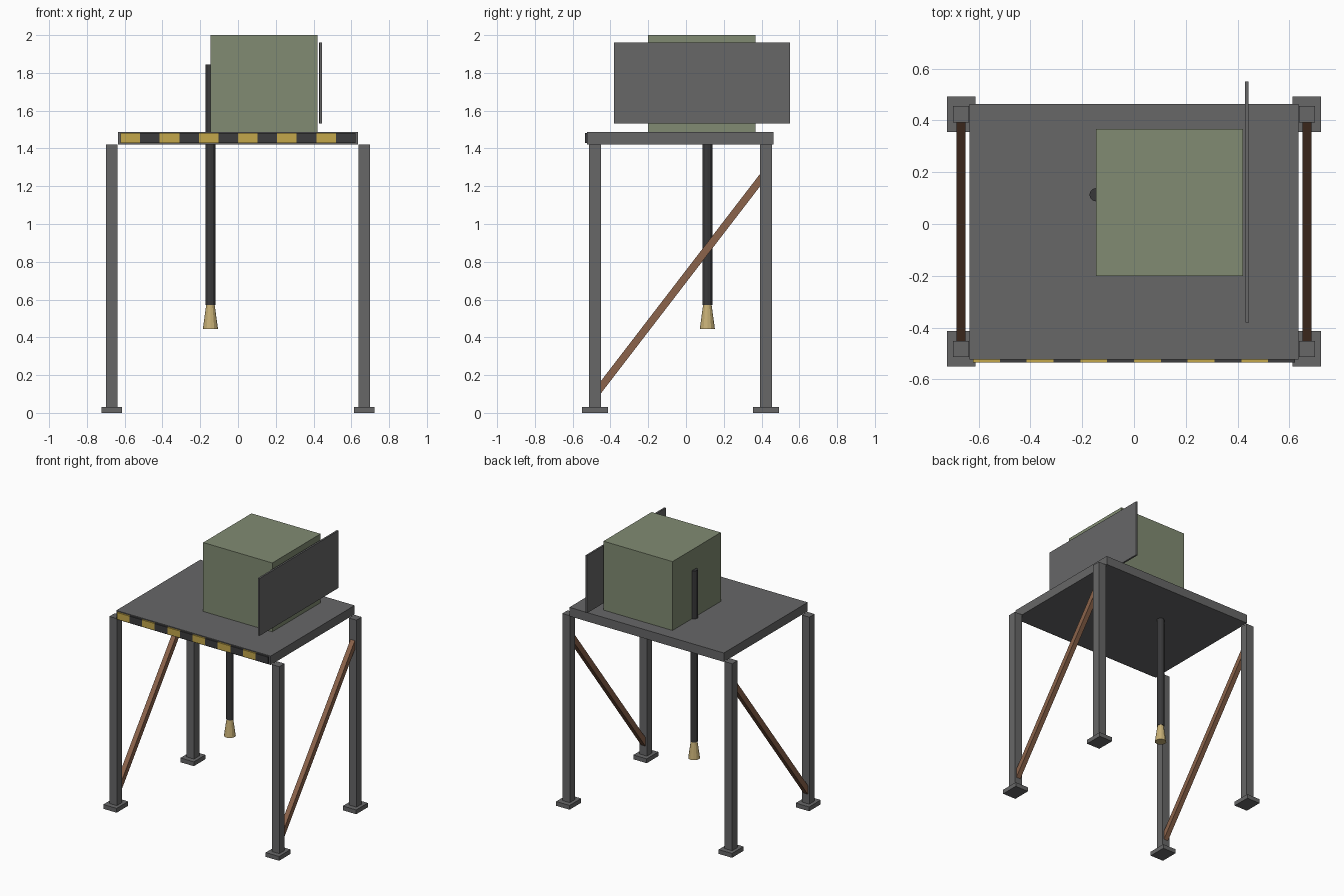
import bpy
import math
from mathutils import Vector

default = bpy.data.objects.get("Cube")
if default:
    bpy.data.objects.remove(default, do_unlink=True)


def make_material(name, rgb):
    mat = bpy.data.materials.new(name)
    mat.use_nodes = True
    color = (*rgb, 1.0)
    mat.diffuse_color = color
    mat.node_tree.nodes["Principled BSDF"].inputs["Base Color"].default_value = color
    return mat


STEEL = make_material("steel grey", (0.135, 0.135, 0.137))
GREEN = make_material("sage green", (0.22, 0.26, 0.17))
RUST = make_material("rust brown", (0.26, 0.125, 0.07))
YELLOW = make_material("hazard yellow", (0.55, 0.39, 0.07))
BLACK = make_material("hazard black", (0.045, 0.045, 0.047))
PIPE = make_material("dark pipe", (0.04, 0.04, 0.042))
BRASS = make_material("brass", (0.57, 0.43, 0.18))


def box(name, low, high, mat):
    low, high = Vector(low), Vector(high)
    bpy.ops.mesh.primitive_cube_add(size=1, location=(low + high) / 2)
    obj = bpy.context.object
    obj.name = name
    obj.scale = high - low
    obj.data.materials.append(mat)
    return obj


def cone(name, x, y, bottom, top, r_bottom, r_top, sides, mat):
    bpy.ops.mesh.primitive_cone_add(vertices=sides, radius1=r_bottom, radius2=r_top,
                                    depth=top - bottom, location=(x, y, (bottom + top) / 2))
    obj = bpy.context.object
    obj.name = name
    obj.data.materials.append(mat)
    bpy.ops.object.shade_smooth_by_angle(angle=math.radians(25))
    return obj


# Deck
DECK_FRONT, DECK_BACK = -0.523, 0.463
box("deck", (-0.635, DECK_FRONT, 1.422), (0.635, DECK_BACK, 1.488), STEEL)

# Hazard stripes along the front edge
STRIPES, HALF = 12, 0.622
step = 2 * HALF / STRIPES
for i in range(STRIPES):
    x = -HALF + i * step
    box(f"hazard_stripe_{i + 1}", (x, DECK_FRONT - 0.012, 1.43), (x + step, DECK_FRONT + 0.003, 1.481),
        BLACK if i % 2 else YELLOW)

# Legs, feet and diagonal braces
LEG_X = 0.668
LEG_Y = {"front": -0.482, "back": 0.424}
for side, sx in (("left", 1), ("right", -1)):
    x = sx * LEG_X
    for end, y in LEG_Y.items():
        box(f"{end}_{side}_leg", (x - 0.031, y - 0.031, 0.0), (x + 0.031, y + 0.031, 1.422), STEEL)
        box(f"{end}_{side}_foot", (x - 0.055, y - 0.068, 0.0), (x + 0.055, y + 0.068, 0.032), STEEL)
    start = Vector((x, LEG_Y["front"], 0.095))
    stop = Vector((x, LEG_Y["back"], 1.274))
    span = stop - start
    middle = (start + stop) / 2
    half = Vector((0.018, 0.02, span.length / 2 - 0.01))
    brace = box(f"{side}_brace", middle - half, middle + half, RUST)
    brace.rotation_euler.x = -math.atan2(span.y, span.z)

# Housing on the deck
box("housing", (-0.146, -0.2, 1.45), (0.422, 0.367, 2.0), GREEN)

# Thin side panel, turned very slightly
panel = box("side_panel", (0.43, -0.38, 1.533), (0.443, 0.55, 1.96), STEEL)
panel.rotation_euler.z = math.radians(0.2)

# Hanging pipe with flared nozzle
cone("pipe", -0.146, 0.113, 0.57, 1.845, 0.026, 0.026, 12, PIPE)
cone("nozzle", -0.146, 0.113, 0.445, 0.575, 0.04, 0.022, 12, BRASS)
